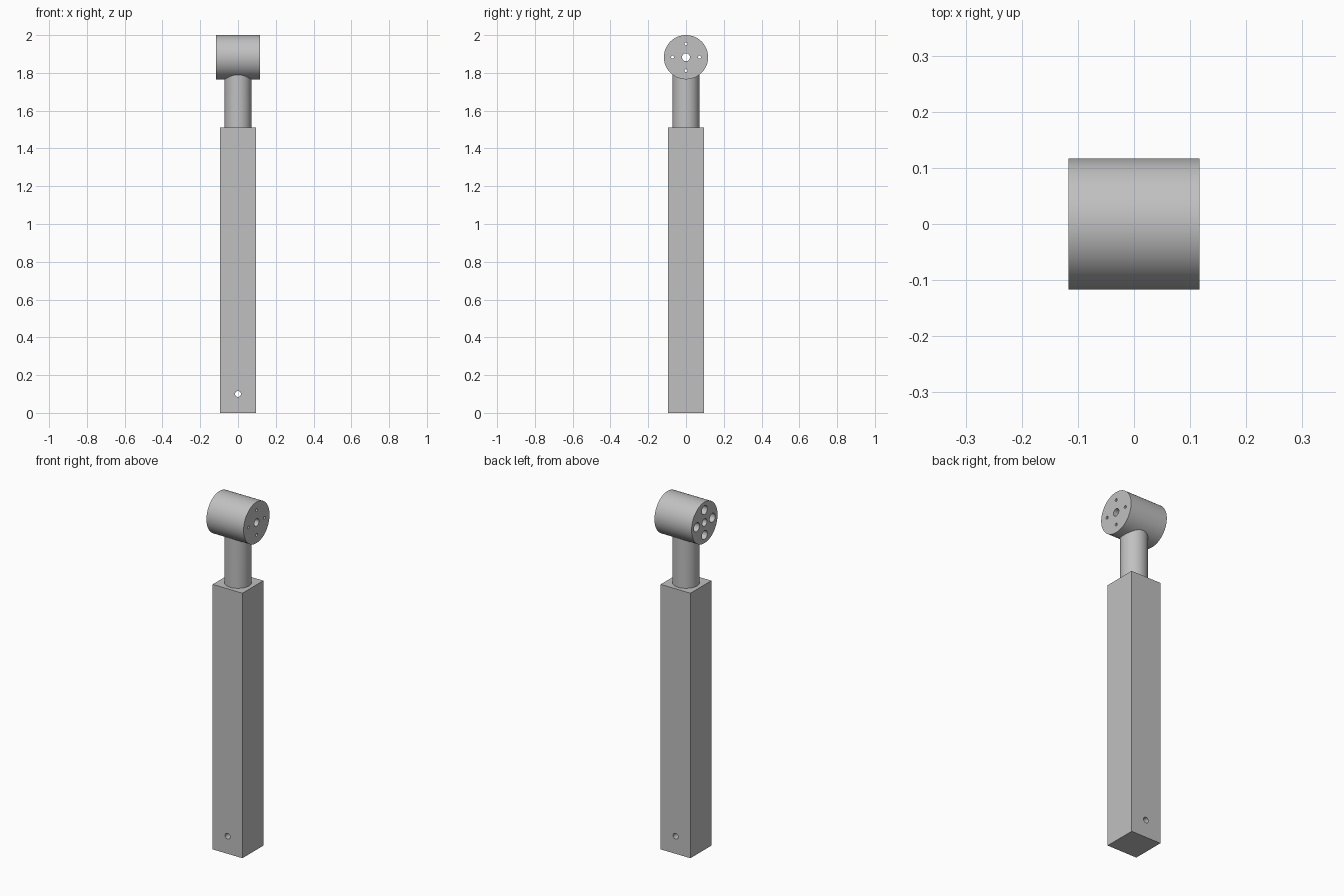
import bpy
from math import pi, sin, cos

cube = bpy.data.objects.get("Cube")
if cube:
    bpy.data.objects.remove(cube, do_unlink=True)

# One grey metal for everything
grey = bpy.data.materials.new("grey metal")
grey.use_nodes = True
colour = (0.53, 0.53, 0.53, 1)
grey.diffuse_color = colour
grey.node_tree.nodes["Principled BSDF"].inputs["Base Color"].default_value = colour

AXES = {"x": (0, pi / 2, 0), "y": (pi / 2, 0, 0), "z": (0, 0, 0)}
HEAD_R, HEAD_Z = 0.117, 1.883
BAR_W, BAR_H = 0.188, 1.51


def cylinder(name, radius, length, centre, axis, sides=32):
    bpy.ops.mesh.primitive_cylinder_add(vertices=sides, radius=radius, depth=length,
                                        location=centre, rotation=AXES[axis])
    obj = bpy.context.object
    obj.name = name
    obj.data.materials.append(grey)
    return obj


def combine(target, tool, operation):
    """Apply a boolean and discard the tool."""
    mod = target.modifiers.new(operation.lower(), "BOOLEAN")
    mod.object, mod.operation, mod.solver = tool, operation, "EXACT"
    bpy.context.view_layer.objects.active = target
    bpy.ops.object.modifier_apply(modifier=mod.name)
    bpy.data.objects.remove(tool, do_unlink=True)


def smooth(obj):
    bpy.ops.object.select_all(action="DESELECT")
    obj.select_set(True)
    bpy.context.view_layer.objects.active = obj
    bpy.ops.object.shade_smooth_by_angle(angle=pi / 6)


# Square bar with a cross pin hole near the foot
bpy.ops.mesh.primitive_cube_add(size=1, location=(0, 0, BAR_H / 2))
bar = bpy.context.object
bar.name = "square_bar"
bar.scale = (BAR_W, BAR_W, BAR_H)
bpy.ops.object.transform_apply(location=False, rotation=False, scale=True)
bar.data.materials.append(grey)
combine(bar, cylinder("pin_hole", 0.016, 0.4, (0, 0, 0.1), "y"), "DIFFERENCE")
smooth(bar)

# Round head joined to its neck
head = cylinder("head_and_neck", HEAD_R, 2 * HEAD_R, (0, 0, HEAD_Z), "x", 96)
neck_length = HEAD_Z - BAR_H
neck = cylinder("neck", 0.071, neck_length, (0, 0, BAR_H + neck_length / 2), "z", 64)
combine(head, neck, "UNION")

# Central bore, and four bolt holes counterbored from the right side
combine(head, cylinder("bore", 0.021, 0.4, (0, 0, HEAD_Z), "x"), "DIFFERENCE")
for i in range(4):
    y = 0.071 * cos(i * pi / 2)
    z = HEAD_Z + 0.071 * sin(i * pi / 2)
    combine(head, cylinder("bolt_hole", 0.008, 0.4, (0, y, z), "x", 24), "DIFFERENCE")
    combine(head, cylinder("counterbore", 0.025, 0.2, (-0.14, y, z), "x"), "DIFFERENCE")
smooth(head)
